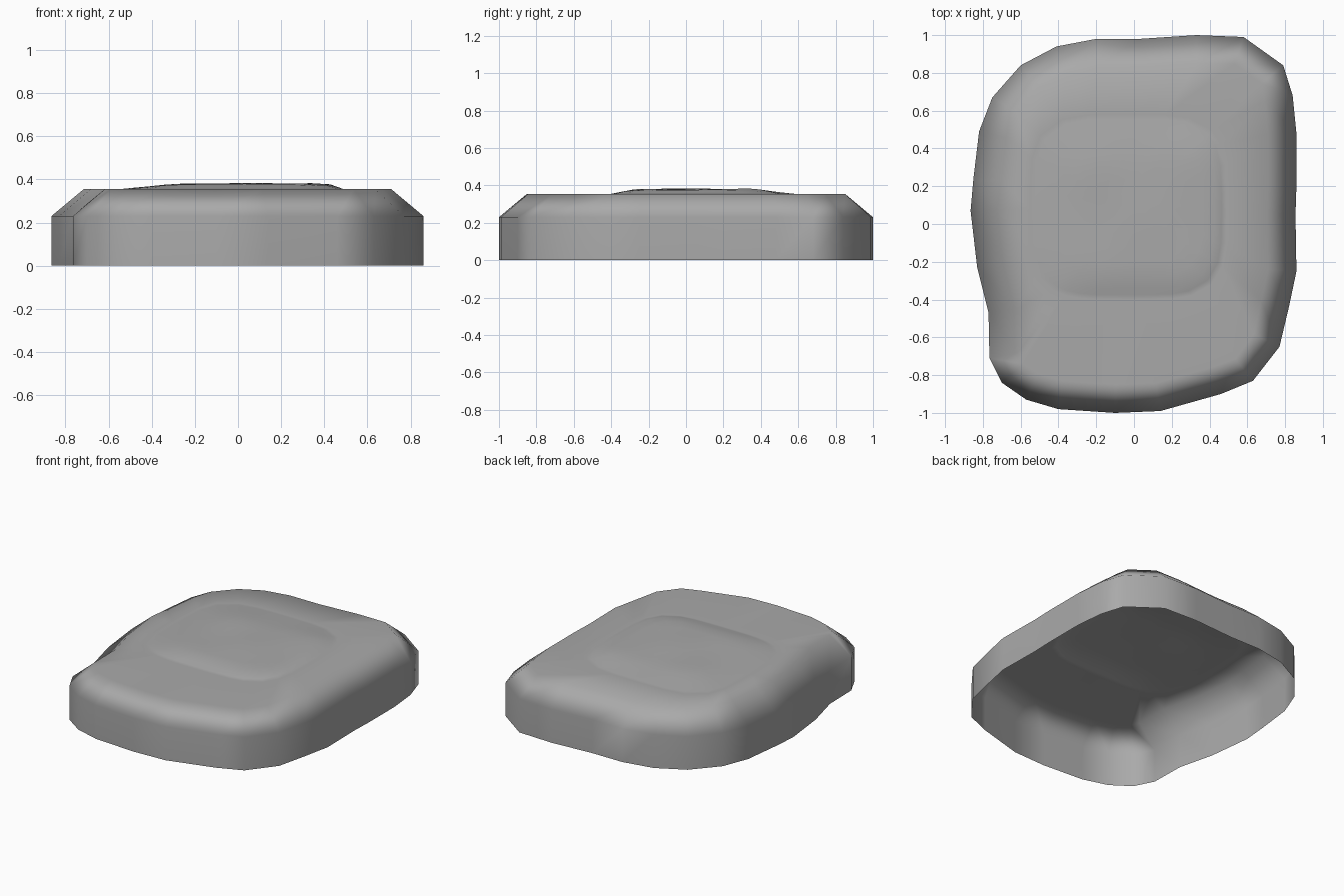
import bpy, bmesh, math
from mathutils import Vector

cube = bpy.data.objects.get("Cube")
if cube:
    bpy.data.objects.remove(cube, do_unlink=True)

# Grey stone material
stone = bpy.data.materials.new("grey stone")
stone.use_nodes = True
colour = (0.4, 0.4, 0.4, 1)
stone.diffuse_color = colour
stone.node_tree.nodes["Principled BSDF"].inputs["Base Color"].default_value = colour

# Uneven rounded outline of the slab, counter-clockwise
outline = [Vector(p) for p in (
    (.86, .2), (.86, .48), (.84, .68), (.79, .84), (.58, .99), (.33, 1), (.03, .98),
    (-.2, .98), (-.41, .94), (-.6, .84), (-.75, .67), (-.82, .49), (-.85, .24), (-.865, .07),
    (-.83, -.23), (-.77, -.47), (-.765, -.71), (-.7, -.84), (-.57, -.93), (-.4, -.98),
    (-.1, -1), (.14, -.99), (.46, -.9), (.63, -.83), (.77, -.65), (.82, -.44), (.86, -.25),
    (.855, .05))]
count = len(outline)
WALL, TOP, INSET = 0.23, 0.355, 0.15
centre = Vector((-0.03, 0.09))


def inset(points, amount):
    """Move each outline point inward along its averaged normal."""
    moved = []
    for i, p in enumerate(points):
        along = (points[(i + 1) % count] - points[i - 1]).normalized()
        moved.append(p + Vector((-along.y, along.x)) * amount)
    return moved


def mound_edge(p):
    """Point on the rounded-square foot of the mound, facing outline point p."""
    d = (p - centre).normalized()
    radius = (abs(d.x / 0.52) ** 4 + abs(d.y / 0.49) ** 4) ** -0.25
    return centre + d * radius


def mound_height(p, f):
    """Steep on the left and front, easing out gently elsewhere."""
    d = (p - centre).normalized() if f > 0 else Vector((0, 1))
    width = 0.5 - 0.38 * max(d.x, 0) ** 2 - 0.25 * max(-d.y, 0) ** 2
    rise = min(1, (1 - f) / width)
    ripple = 0.004 * math.sin(9 * p.x + 1) * math.cos(8 * p.y)
    return TOP + rise * (0.025 + ripple)


bm = bmesh.new()


def ring(points, heights):
    return [bm.verts.new((p.x, p.y, z)) for p, z in zip(points, heights)]


# Open-bottomed wall, sloped shoulder and flat top
shoulder = inset(outline, INSET)
foot = [mound_edge(p) for p in outline]
rings = [ring(outline, [0] * count), ring(outline, [WALL] * count),
         ring(shoulder, [TOP] * count), ring(foot, [TOP] * count)]

# Low weathered mound in the middle of the top
for f in (0.95, 0.88, 0.75, 0.6, 0.45, 0.3, 0.15):
    pts = [centre.lerp(p, f) for p in foot]
    rings.append(ring(pts, [mound_height(p, f) for p in pts]))
for low, high in zip(rings, rings[1:]):
    for i in range(count):
        j = (i + 1) % count
        bm.faces.new((low[i], low[j], high[j], high[i]))
peak = bm.verts.new((centre.x, centre.y, mound_height(centre, 0)))
for i in range(count):
    bm.faces.new((rings[-1][i], rings[-1][(i + 1) % count], peak))

mesh = bpy.data.meshes.new("stone_slab")
bm.to_mesh(mesh)
bm.free()
mesh.materials.append(stone)
mesh.shade_smooth()
slab = bpy.data.objects.new("stone_slab", mesh)
bpy.context.collection.objects.link(slab)

# Let the large flat faces steer the smooth shading
weighted = slab.modifiers.new("weighted normals", 'WEIGHTED_NORMAL')
weighted.weight = 80
